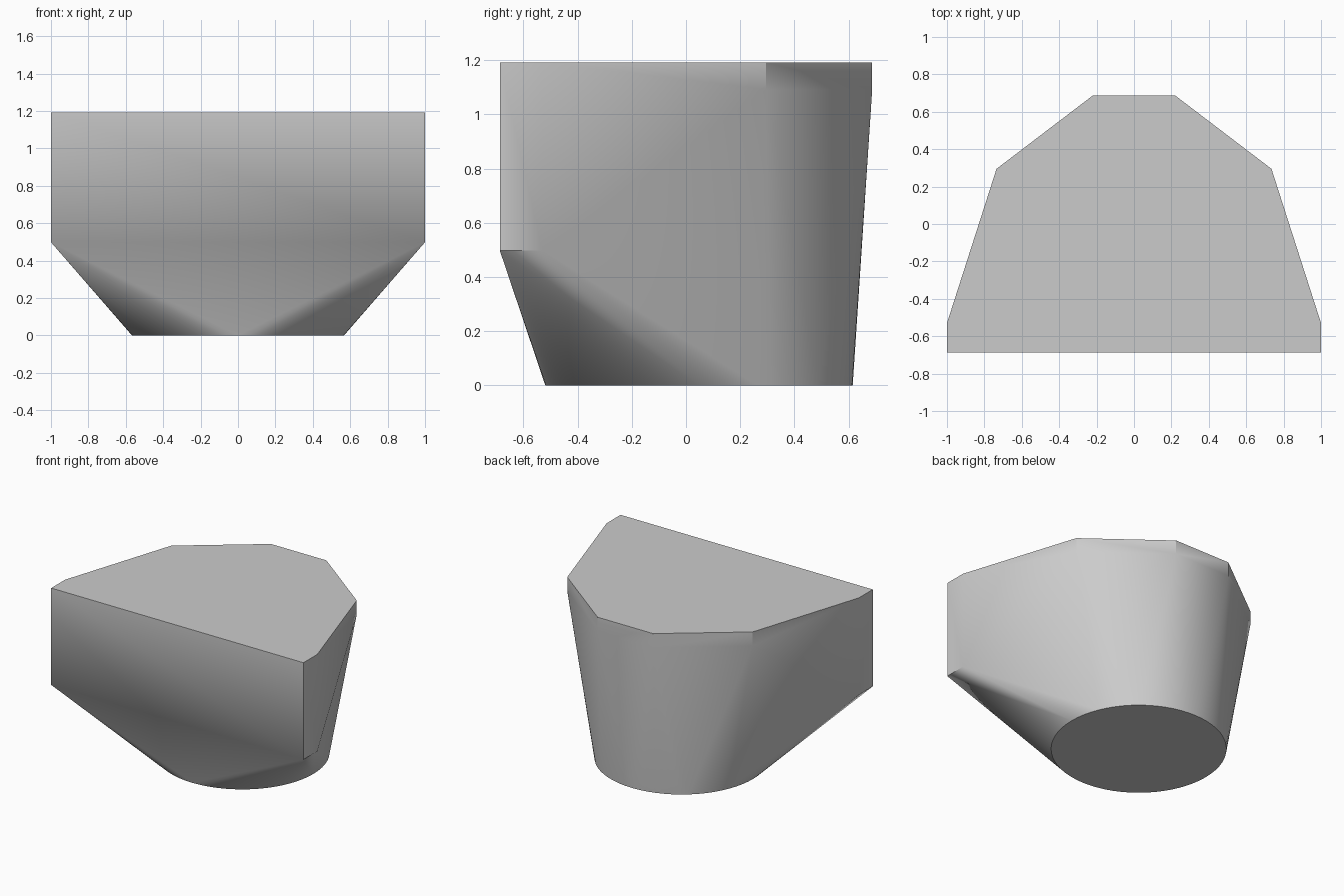
import bpy, bmesh, math

cube = bpy.data.objects.get("Cube")
if cube:
    bpy.data.objects.remove(cube, do_unlink=True)

TOP, BACK_LIP, FRONT_LIP = 1.192, 1.092, 0.498
BASE_RADIUS, BASE_Y, SEGMENTS = 0.567, 0.048, 64

# Half outline of the top: x, y and the height where its rim ends
outline = [(1.0, -0.687, FRONT_LIP), (1.0, -0.53, FRONT_LIP),
           (0.735, 0.295, BACK_LIP), (0.22, 0.687, BACK_LIP)]

bm = bmesh.new()

# Rim corners, mirrored left and right
for x, y, lip in outline:
    for side in (-1, 1):
        for z in (lip, TOP):
            bm.verts.new((side * x, y, z))

# Round base
for i in range(SEGMENTS):
    a = math.tau * i / SEGMENTS
    bm.verts.new((BASE_RADIUS * math.cos(a), BASE_Y + BASE_RADIUS * math.sin(a), 0))

# Skin stretched from the base to the rim
bmesh.ops.convex_hull(bm, input=bm.verts)
bmesh.ops.dissolve_limit(bm, angle_limit=math.radians(0.1), verts=bm.verts, edges=bm.edges)
bmesh.ops.recalc_face_normals(bm, faces=bm.faces)

mesh = bpy.data.meshes.new("tapered_body")
bm.to_mesh(mesh)
bm.free()
body = bpy.data.objects.new("tapered_body", mesh)
bpy.context.collection.objects.link(body)

# Plain grey
grey = bpy.data.materials.new("light_grey")
grey.use_nodes = True
colour = (0.6, 0.6, 0.6, 1)
grey.diffuse_color = colour
grey.node_tree.nodes["Principled BSDF"].inputs["Base Color"].default_value = colour
mesh.materials.append(grey)

# Smooth the curved skin, keep the corners crisp
bpy.ops.object.select_all(action="DESELECT")
body.select_set(True)
bpy.context.view_layer.objects.active = body
bpy.ops.object.shade_smooth_by_angle(angle=math.radians(30))
